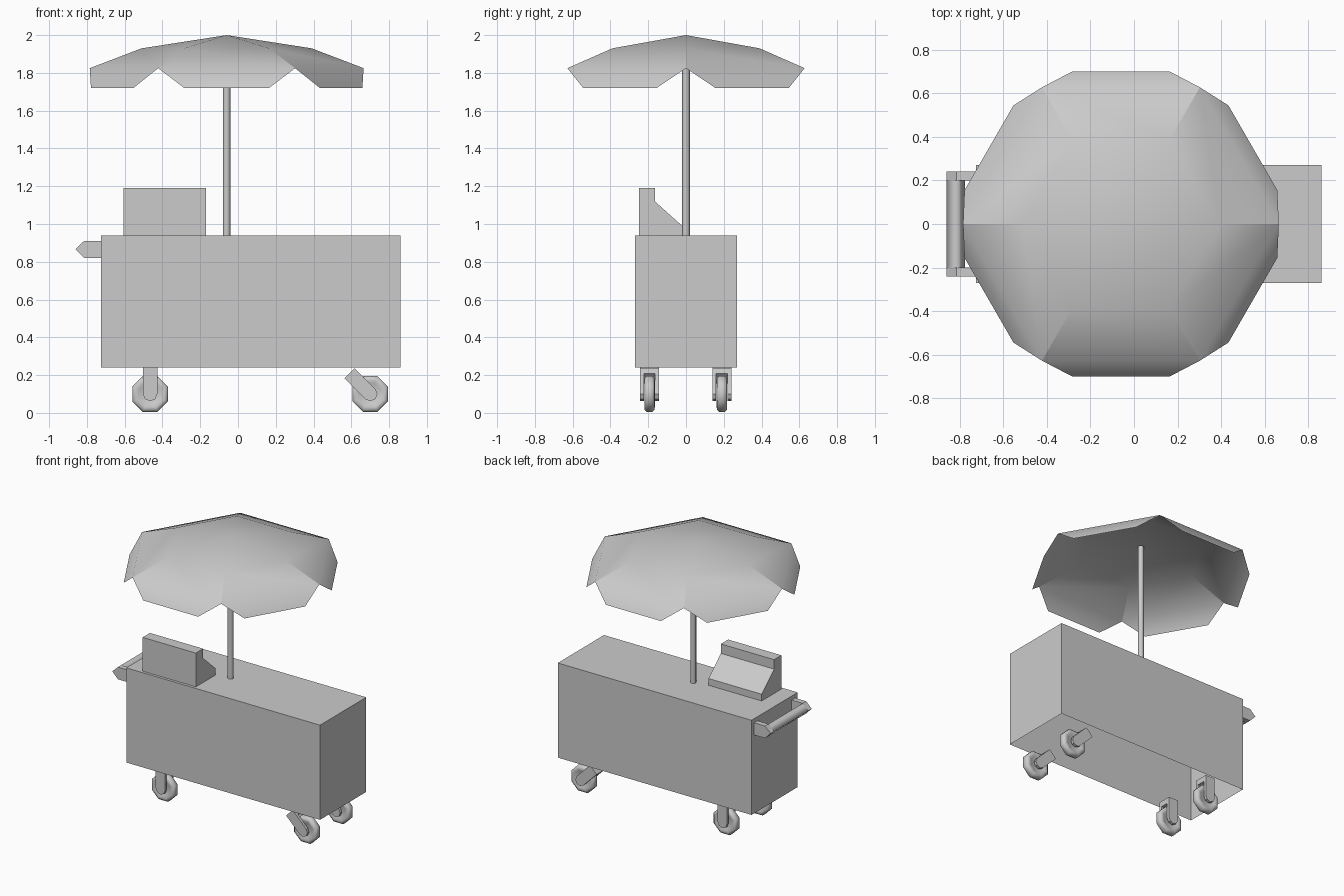
import bpy, bmesh
from math import radians, cos, sin, pi
from mathutils import Matrix, Vector

old = bpy.data.objects.get("Cube")
if old:
    bpy.data.objects.remove(old, do_unlink=True)

grey = bpy.data.materials.new("light grey")
grey.use_nodes = True
grey.diffuse_color = (0.6, 0.6, 0.6, 1)
grey.node_tree.nodes["Principled BSDF"].inputs["Base Color"].default_value = (0.6, 0.6, 0.6, 1)


def finish(name, bm, smooth=None, recalc=True):
    """Turn a bmesh into a named object; smooth is an angle in degrees."""
    if recalc:
        bmesh.ops.recalc_face_normals(bm, faces=bm.faces)
    me = bpy.data.meshes.new(name)
    bm.to_mesh(me)
    bm.free()
    me.materials.append(grey)
    ob = bpy.data.objects.new(name, me)
    bpy.context.collection.objects.link(ob)
    if smooth:
        bpy.ops.object.select_all(action='DESELECT')
        ob.select_set(True)
        bpy.context.view_layer.objects.active = ob
        bpy.ops.object.shade_smooth_by_angle(angle=radians(smooth))
    return ob


def add_box(bm, lo, hi):
    lo, hi = Vector(lo), Vector(hi)
    m = Matrix.Translation((lo + hi) / 2) @ Matrix.Diagonal((*(hi - lo), 1))
    return bmesh.ops.create_cube(bm, size=1, matrix=m)["verts"]


def add_prism(bm, points, vector):
    """Extrude a closed outline along a vector."""
    face = bm.faces.new([bm.verts.new(p) for p in points])
    ext = bmesh.ops.extrude_face_region(bm, geom=[face], use_keep_orig=True)["geom"]
    bmesh.ops.translate(bm, vec=vector, verts=[v for v in ext if isinstance(v, bmesh.types.BMVert)])


POLE_X = -0.06

# Cart body: a box open underneath
bm = bmesh.new()
add_box(bm, (-0.725, -0.27, 0.24), (0.86, 0.27, 0.94))
bm.normal_update()
bmesh.ops.delete(bm, geom=[f for f in bm.faces if f.normal.z < -0.9], context='FACES_ONLY')
finish("cart_body", bm, recalc=False)

# Cash register: stepped side profile
bm = bmesh.new()
profile = [(-0.25, 0.94), (-0.25, 1.19), (-0.165, 1.19), (-0.165, 1.12), (-0.02, 0.99), (-0.02, 0.94)]
add_prism(bm, [(-0.605, y, z) for y, z in profile], (0.435, 0, 0))
finish("cash_register", bm)

# Push handle: two pointed brackets and a diamond bar
bm = bmesh.new()
bracket = [(-0.725, 0.91), (-0.815, 0.91), (-0.86, 0.867), (-0.815, 0.82), (-0.725, 0.82)]
for y in (-0.24, 0.2):
    add_prism(bm, [(x, y, z) for x, z in bracket], (0, 0.04, 0))
finish("handle_brackets", bm)
bm = bmesh.new()
bar = [(-0.777, 0.867), (-0.815, 0.91), (-0.86, 0.867), (-0.815, 0.82)]
add_prism(bm, [(x, -0.2, z) for x, z in bar], (0, 0.4, 0))
bmesh.ops.delete(bm, geom=[f for f in bm.faces if all(abs(v.co.y - f.verts[0].co.y) < 0.01 for v in f.verts)],
                 context='FACES_ONLY')
finish("handle_bar", bm, 100)

# Umbrella pole
bm = bmesh.new()
bmesh.ops.create_cone(bm, cap_ends=True, segments=8, radius1=0.02, radius2=0.02, depth=1.05,
                      matrix=Matrix.Translation((POLE_X, 0, 1.465)))
finish("umbrella_pole", bm, 50)

# Canopy: six panels in two slopes, each with a hanging flap
bm = bmesh.new()


def ring(radius, z, offset=0.0):
    return [bm.verts.new((POLE_X + radius * cos(i * pi / 3 + offset), radius * sin(i * pi / 3 + offset), z))
            for i in range(6)]


apex = bm.verts.new((POLE_X, 0, 2.0))
mid, rim = ring(0.45, 1.93), ring(0.725, 1.825)
flap_angle = radians(12.2)
flap_a, flap_b = ring(0.735, 1.72, flap_angle), ring(0.735, 1.72, -flap_angle)
for i in range(6):
    j = (i + 1) % 6
    bm.faces.new((apex, mid[i], mid[j]))
    bm.faces.new((mid[i], rim[i], rim[j], mid[j]))
    bm.faces.new((rim[i], flap_a[i], flap_b[j], rim[j]))
for f in bm.faces:
    f.smooth = True
for a, b in zip(mid, rim):
    bm.edges.get((a, b)).smooth = False
finish("umbrella_canopy", bm, recalc=False)


# Casters: octagonal wheel in a fork, tilted about the axle
def caster(name, x, y, tilt):
    place = Matrix.Translation((x, y, 0.1)) @ Matrix.Rotation(tilt, 4, 'Y')
    bm = bmesh.new()
    section = [(0.0, -0.02), (0.06, -0.02), (0.075, -0.028), (0.09, -0.026), (0.102, -0.016)]
    section += [(r, -w) for r, w in reversed(section)]
    rings = [[bm.verts.new((r * cos((k + 0.5) * pi / 4), w, r * sin((k + 0.5) * pi / 4))) for k in range(8)]
             for r, w in section]
    for a, b in zip(rings, rings[1:]):
        for k in range(8):
            n = (k + 1) % 8
            bm.faces.new((a[k], a[n], b[n], b[k]))
    bmesh.ops.remove_doubles(bm, verts=bm.verts, dist=0.0001)
    bm.transform(place)
    finish(name + "_wheel", bm, 50)

    bm = bmesh.new()
    half = 0.038
    arm = [(-half, 0.155), (half, 0.155)] + [(half * cos(t), -half * sin(t)) for t in
                                             (k * pi / 4 for k in range(5))]
    for side in (-0.05, 0.03):
        add_prism(bm, [(px, side, pz) for px, pz in arm], (0, 0.02, 0))
    add_box(bm, (-half, -0.03, 0.115), (half, 0.03, 0.155))
    bm.transform(place)
    finish(name + "_fork", bm)


for end, x, tilt in (("handle_end", -0.465, 0), ("far_end", 0.70, -pi / 4)):
    for side, y in (("front", -0.193), ("back", 0.19)):
        caster(f"{end}_{side}_caster", x, y, tilt)
